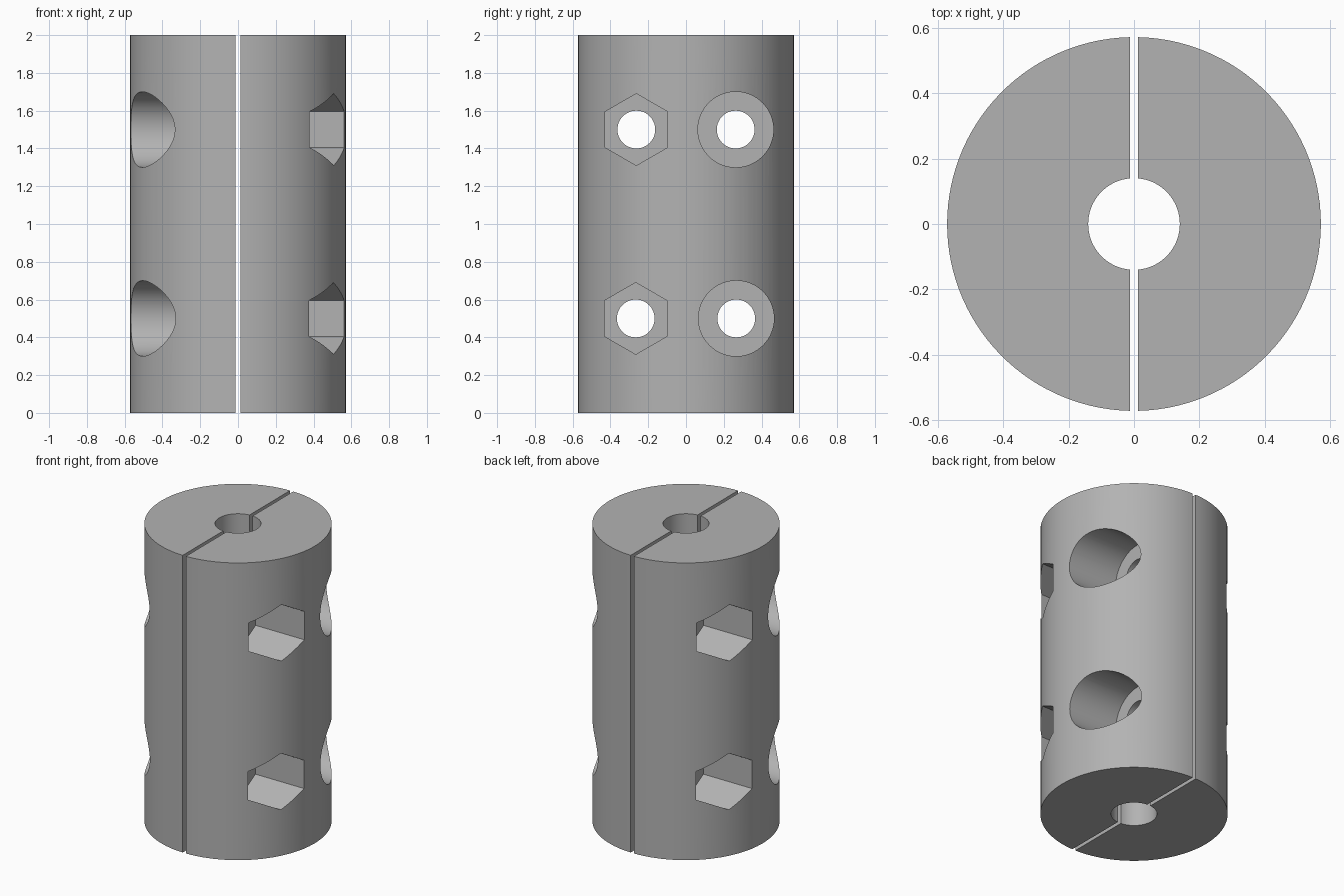
import bpy
import bmesh
from math import asin, cos, sin, pi, radians
from mathutils import Matrix, Vector

HEIGHT, OUTER, BORE, GAP = 2.0, 0.571, 0.14, 0.012
SCREWS = ((1.5, 0.263), (0.5, 0.266))   # height, offset from the axis
FLOOR = 0.2                             # x of the pocket floors

if "Cube" in bpy.data.objects:
    bpy.data.objects.remove(bpy.data.objects["Cube"])

grey = bpy.data.materials.new("plain grey metal")
grey.use_nodes = True
colour = (0.45, 0.45, 0.45, 1)
grey.diffuse_color = colour
grey.node_tree.nodes["Principled BSDF"].inputs["Base Color"].default_value = colour


def add_object(name, bm):
    mesh = bpy.data.meshes.new(name)
    bmesh.ops.recalc_face_normals(bm, faces=bm.faces)
    bm.to_mesh(mesh)
    bm.free()
    mesh.materials.append(grey)
    obj = bpy.data.objects.new(name, mesh)
    bpy.context.collection.objects.link(obj)
    return obj


def arc(radius, steps):
    """Arc on the +x side that stops at the slit."""
    end = pi / 2 - asin(GAP / radius)
    angles = [end * (2 * i / steps - 1) for i in range(steps + 1)]
    return [Vector((radius * cos(a), radius * sin(a), 0)) for a in angles]


def cutter(name, sides, radius, x0, x1, y, z):
    """Prism lying along x, with one corner pointing up."""
    bm = bmesh.new()
    place = Matrix.Translation(((x0 + x1) / 2, y, z)) @ Matrix.Rotation(pi / 2, 4, 'Y')
    bmesh.ops.create_cone(bm, cap_ends=True, segments=sides, radius1=radius,
                          radius2=radius, depth=x1 - x0, matrix=place)
    # turn so that a corner lies straight above the axis
    corner = max((v.co for v in bm.verts), key=lambda c: c.z)
    turn = asin(max(-1, min(1, (corner.y - y) / radius)))
    bmesh.ops.rotate(bm, verts=bm.verts, cent=(0, y, z),
                     matrix=Matrix.Rotation(turn, 3, 'X'))
    obj = add_object(name, bm)
    obj.hide_render = True
    return obj


# Half sleeve: C-shaped profile extruded upward
bm = bmesh.new()
outline = arc(OUTER, 60) + arc(BORE, 32)[::-1]
base = bm.faces.new([bm.verts.new(p) for p in outline])
top = bmesh.ops.extrude_face_region(bm, geom=[base])["geom"]
bmesh.ops.translate(bm, vec=(0, 0, HEIGHT),
                    verts=[g for g in top if isinstance(g, bmesh.types.BMVert)])
left_half = add_object("left_clamp_half", bm)

# Screw holes, round head pockets and hexagonal nut pockets
cutters = []
for z, y in SCREWS:
    cutters.append(cutter("head_pocket", 64, 0.2, FLOOR, 1, y, z))
    cutters.append(cutter("nut_pocket", 6, 0.19, FLOOR, 1, -y, z))
    for side in (y, -y):
        cutters.append(cutter("screw_hole", 48, 0.1, -0.3, 0.5, side, z))
for tool in cutters:
    mod = left_half.modifiers.new(tool.name, 'BOOLEAN')
    mod.operation, mod.solver, mod.object = 'DIFFERENCE', 'EXACT', tool

# Bake the cuts, then drop the cutters
bpy.context.view_layer.update()
baked = bpy.data.meshes.new_from_object(
    left_half.evaluated_get(bpy.context.evaluated_depsgraph_get()))
left_half.modifiers.clear()
left_half.data = baked
for tool in cutters:
    bpy.data.objects.remove(tool)

# The other half is the same part turned half way round the axis
right_half = bpy.data.objects.new("right_clamp_half", baked.copy())
right_half.data.transform(Matrix.Rotation(pi, 4, 'Z'))
bpy.context.collection.objects.link(right_half)

for obj in (left_half, right_half):
    bpy.ops.object.select_all(action='DESELECT')
    obj.select_set(True)
    bpy.context.view_layer.objects.active = obj
    bpy.ops.object.shade_smooth_by_angle(angle=radians(30))
